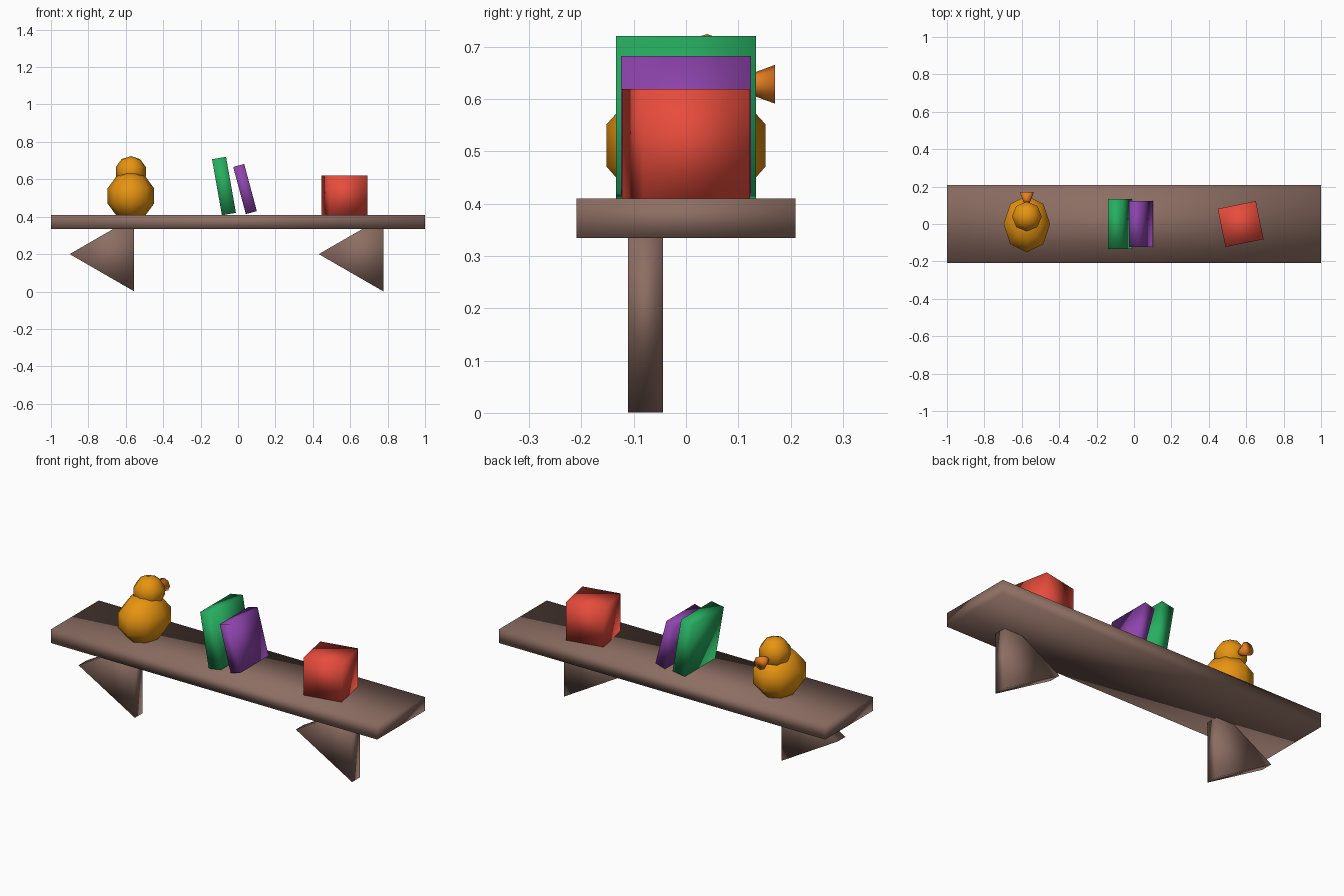
import bpy, bmesh, math
from mathutils import Matrix, Vector

if "Cube" in bpy.data.objects:
    bpy.data.objects.remove(bpy.data.objects["Cube"])


def material(name, rgb):
    m = bpy.data.materials.new(name)
    m.diffuse_color = (*rgb, 1)
    m.use_nodes = True
    m.node_tree.nodes["Principled BSDF"].inputs["Base Color"].default_value = m.diffuse_color
    return m


WOOD = material("wood brown", (0.266, 0.156, 0.125))
RED = material("red", (0.799, 0.072, 0.045))
GREEN = material("green", (0.020, 0.423, 0.117))
PURPLE = material("purple", (0.270, 0.058, 0.418))
YELLOW = material("golden yellow", (0.896, 0.332, 0.006))
ORANGE = material("orange", (0.791, 0.209, 0.016))


def finish(name, bm, mat, loc, smooth=True):
    me = bpy.data.meshes.new(name)
    bmesh.ops.recalc_face_normals(bm, faces=bm.faces)
    for f in bm.faces:
        f.smooth = smooth
    bm.to_mesh(me)
    bm.free()
    me.materials.append(mat)
    ob = bpy.data.objects.new(name, me)
    ob.location = loc
    bpy.context.collection.objects.link(ob)
    return ob


def box(name, size, loc, mat, rot=(0, 0, 0)):
    bm = bmesh.new()
    bmesh.ops.create_cube(bm, size=1, matrix=Matrix.Diagonal((*size, 1)))
    finish(name, bm, mat, loc).rotation_euler = rot


def ball(name, radii, loc, mat):
    bm = bmesh.new()
    bmesh.ops.create_uvsphere(bm, u_segments=8, v_segments=5, radius=1,
                              matrix=Matrix.Diagonal((*radii, 1)))
    finish(name, bm, mat, loc)


def bracket(name, x):
    # three-sided prism pointing to -x, extruded along y
    bm = bmesh.new()
    r = 0.23
    angles = [math.pi + k * math.tau / 3 for k in range(3)]
    base = bm.faces.new([bm.verts.new((r * math.cos(a), -0.0335, r * math.sin(a)))
                         for a in angles])
    ext = bmesh.ops.extrude_face_region(bm, geom=[base], use_keep_orig=True)
    moved = [v for v in ext["geom"] if isinstance(v, bmesh.types.BMVert)]
    bmesh.ops.translate(bm, verts=moved, vec=Vector((0, 0.067, 0)))
    finish(name, bm, WOOD, (x, -0.077, 0.2))


# Shelf board and its two brackets
box("shelf_board", (2, 0.418, 0.076), (0, 0, 0.372), WOOD)
bracket("left_bracket", -0.67)
bracket("right_bracket", 0.662)

# Leaning books
box("green_book", (0.076, 0.267, 0.304), (-0.075, 0, 0.564), GREEN,
    (0, math.radians(-10), 0))
box("purple_book", (0.061, 0.248, 0.261), (0.0375, 0, 0.548), PURPLE,
    (0, math.radians(-15), 0))

# Turned block
box("red_block", (0.208, 0.208, 0.21), (0.57, 0, 0.514), RED, (0, 0, 0.2))

# Toy bird
ball("bird_body", (0.131, 0.16, 0.13), (-0.573, 0, 0.511), YELLOW)
ball("bird_head", (0.084, 0.084, 0.084), (-0.573, 0.04, 0.64), YELLOW)
bm = bmesh.new()
bmesh.ops.create_cone(bm, cap_ends=True, segments=8, radius1=0.0, radius2=0.037,
                      depth=0.1, matrix=Matrix.Rotation(-math.pi / 2, 4, 'X'))
bmesh.ops.remove_doubles(bm, verts=bm.verts, dist=1e-5)
finish("bird_beak", bm, ORANGE, (-0.573, 0.12, 0.628))
